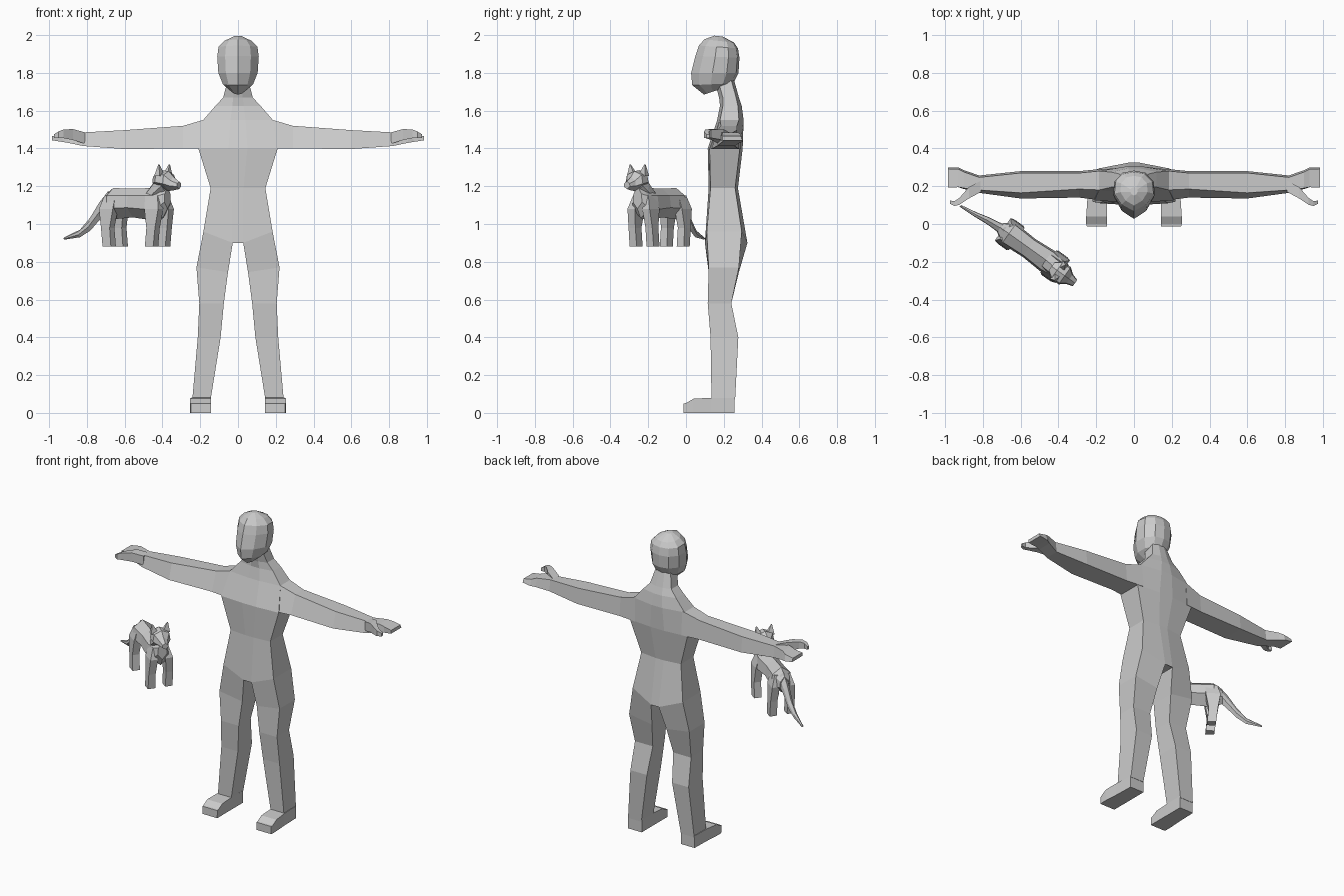
import bpy, bmesh, math
from mathutils import Vector, Matrix

grey = bpy.data.materials.new("plain grey")
grey.diffuse_color = (0.6, 0.6, 0.6, 1)


def loft(name, rings, mirror=False, matrix=None):
    """Skin a list of equal-length point rings, closing both ends."""
    bm = bmesh.new()
    vs = [[bm.verts.new(p) for p in r] for r in rings]
    n = len(rings[0])
    for a, b in zip(vs, vs[1:]):
        for i in range(n):
            j = (i + 1) % n
            bm.faces.new((a[i], a[j], b[j], b[i]))
    bm.faces.new(vs[0][::-1])
    bm.faces.new(vs[-1])
    bmesh.ops.recalc_face_normals(bm, faces=bm.faces)
    me = bpy.data.meshes.new(name)
    bm.to_mesh(me)
    bm.free()
    if matrix:
        me.transform(matrix)
    me.materials.append(grey)
    ob = bpy.data.objects.new(name, me)
    bpy.context.collection.objects.link(ob)
    if mirror:
        ob.modifiers.new("mirror", 'MIRROR')
    return ob


# --- Torso: half width, inner half width, side front/back y, middle front/back y
def torso_ring(z, w, c, f, b, mf, mb, zmid=None):
    zm = z if zmid is None else zmid
    return [(-w, f, z), (-c, mf, zm), (c, mf, zm), (w, f, z),
            (w, b, z), (c, mb, zm), (-c, mb, zm), (-w, b, z)]


loft("torso", [
    torso_ring(0.96, 0.183, 0.028, 0.11, 0.295, 0.10, 0.325, 0.90),
    torso_ring(1.19, 0.145, 0.03, 0.13, 0.26, 0.12, 0.275),
    torso_ring(1.40, 0.21, 0.05, 0.125, 0.285, 0.115, 0.30),
    torso_ring(1.55, 0.185, 0.04, 0.18, 0.28, 0.165, 0.305),
    torso_ring(1.625, 0.12, 0.03, 0.195, 0.275, 0.18, 0.295),
    torso_ring(1.67, 0.078, 0.025, 0.195, 0.265, 0.175, 0.28),
    torso_ring(1.76, 0.055, 0.02, 0.17, 0.24, 0.15, 0.255)])


# --- Legs: outer x, inner x, front y, back y
def leg_ring(z, xo, xi, f, b, zi=None, fi=0, bi=0):
    zi = z if zi is None else zi
    return [(xi, f - fi, zi), (xo, f, z), (xo, b, z), (xi, b + bi, zi)]


loft("leg", [
    leg_ring(0.96, 0.183, 0.028, 0.11, 0.295, 0.90, 0.01, 0.03),
    leg_ring(0.77, 0.22, 0.053, 0.12, 0.28, 0.745),
    leg_ring(0.58, 0.205, 0.075, 0.115, 0.24),
    leg_ring(0.40, 0.213, 0.092, 0.13, 0.277),
    leg_ring(0.07, 0.242, 0.145, 0.135, 0.26)], True)

# --- Feet, from heel to toe
loft("foot", [[(0.143, y, 0), (xo, y, 0), (xo, y, h), (0.143, y, h)]
              for y, xo, h in ((0.258, 0.243, 0.08), (0.13, 0.247, 0.08),
                               (0.04, 0.253, 0.075), (0.0, 0.253, 0.052),
                               (-0.012, 0.25, 0.05), (-0.013, 0.25, 0.0))], True)

# --- Arms and flat hands: x, front y, back y, bottom z, top z, slope of front
arm = [(0.17, 0.125, 0.292, 1.40, 1.555, 0.055), (0.29, 0.14, 0.28, 1.40, 1.52, 0.045),
       (0.60, 0.135, 0.28, 1.397, 1.497, 0.03), (0.82, 0.165, 0.257, 1.413, 1.485, 0.015),
       (0.90, 0.185, 0.285, 1.43, 1.485, 0.005), (0.93, 0.195, 0.30, 1.435, 1.475, 0),
       (0.985, 0.192, 0.30, 1.443, 1.465, 0)]
loft("arm", [[(x, f, zb), (x, b, zb), (x, b - 0.01, zt), (x, f + s, zt)]
             for x, f, b, zb, zt, s in arm], True)

# --- Thumbs: hooked at the tip
thumb = [(0.81, 0.20, 0.03, 1.425, 1.485), (0.875, 0.165, 0.03, 1.445, 1.503),
         (0.925, 0.12, 0.018, 1.455, 1.50), (0.95, 0.108, 0.013, 1.455, 1.49),
         (0.975, 0.116, 0.008, 1.455, 1.475)]
loft("thumb", [[(x, y - r, zb), (x, y + r, zb), (x, y + r, zt), (x, y - r, zt)]
               for x, y, r, zb, zt in thumb], True)


# --- Head: ten-sided rings, pointed along the face ridge
def head_ring(zf, zb, w, f, b):
    shape = [(0, 0), (0.62, 0.17), (1, 0.45), (0.95, 0.75), (0.55, 0.95), (0, 1)]
    pts = shape + [(-x, t) for x, t in shape[-2:0:-1]]
    return [(x * w, f + t * (b - f), zf + t * (zb - zf)) for x, t in pts]


loft("head", [
    head_ring(1.685, 1.72, 0.035, 0.095, 0.20),
    head_ring(1.735, 1.745, 0.08, 0.033, 0.25),
    head_ring(1.80, 1.80, 0.104, 0.027, 0.278),
    head_ring(1.89, 1.88, 0.11, 0.05, 0.283),
    head_ring(1.945, 1.93, 0.103, 0.068, 0.275),
    head_ring(1.978, 1.96, 0.072, 0.098, 0.255),
    head_ring(1.997, 1.992, 0.02, 0.15, 0.195)])

# --- Cat: modelled facing +x, then turned and moved beside the person
place = Matrix.Translation((-0.54, -0.138, 0.88)) @ Matrix.Rotation(math.radians(-35.5), 4, 'Z')


def cat_loft(name, rows):
    """Rows of x, y, half width, bottom z, widest z, top z: six-sided rings."""
    return loft(name, [[(x, y, b), (x, y + w, b + (m - b) * 0.45), (x, y + w * 0.85, m),
                        (x, y, t), (x, y - w * 0.85, m), (x, y - w, b + (m - b) * 0.45)]
                       for x, y, w, b, m, t in rows], matrix=place)


cat_loft("cat_body", [(-0.205, 0, 0.03, 0.17, 0.24, 0.27), (-0.15, 0, 0.066, 0.145, 0.27, 0.31),
                      (-0.02, 0, 0.058, 0.155, 0.27, 0.308), (0.10, 0, 0.066, 0.14, 0.27, 0.31),
                      (0.175, 0, 0.055, 0.15, 0.27, 0.325), (0.205, 0, 0.03, 0.20, 0.28, 0.32)])
cat_loft("cat_neck", [(0.09, 0, 0.045, 0.20, 0.28, 0.312), (0.15, -0.005, 0.045, 0.24, 0.34, 0.375),
                      (0.20, -0.01, 0.04, 0.29, 0.36, 0.39)])
cat_loft("cat_head", [(0.135, -0.01, 0.03, 0.31, 0.37, 0.385), (0.17, -0.01, 0.057, 0.305, 0.385, 0.405),
                      (0.22, -0.01, 0.056, 0.295, 0.38, 0.40), (0.25, -0.01, 0.032, 0.298, 0.35, 0.37),
                      (0.287, -0.01, 0.02, 0.305, 0.335, 0.345)])
cat_loft("cat_tail", [(-0.18, 0, 0.03, 0.19, 0.26, 0.295), (-0.235, -0.005, 0.022, 0.14, 0.20, 0.235),
                      (-0.29, -0.01, 0.018, 0.085, 0.13, 0.155), (-0.35, -0.02, 0.013, 0.05, 0.08, 0.09),
                      (-0.445, -0.03, 0.006, 0.037, 0.046, 0.05)])


# --- Cat legs and ears, one pair at a time
def box_ring(x, y, rx, ry, z):
    return [(x - rx, y - ry, z), (x + rx, y - ry, z), (x + rx, y + ry, z), (x - rx, y + ry, z)]


for side, tag in ((1, "left"), (-1, "right")):
    for part, x, lean in (("front", 0.14, 0.01), ("hind", -0.135, -0.01)):
        loft(f"cat_{part}_leg_{tag}", [
            box_ring(x, side * 0.055, 0.027, 0.023, 0),
            box_ring(x + lean, side * 0.055, 0.028, 0.022, 0.10),
            box_ring(x + lean, side * 0.048, 0.045, 0.024, 0.20),
            box_ring(x, side * 0.035, 0.035, 0.015, 0.27)], matrix=place)
    loft(f"cat_ear_{tag}", [
        box_ring(0.185, side * 0.035 - 0.01, 0.018, 0.024, 0.375),
        box_ring(0.19, side * 0.048 - 0.01, 0.002, 0.003, 0.435)], matrix=place)
